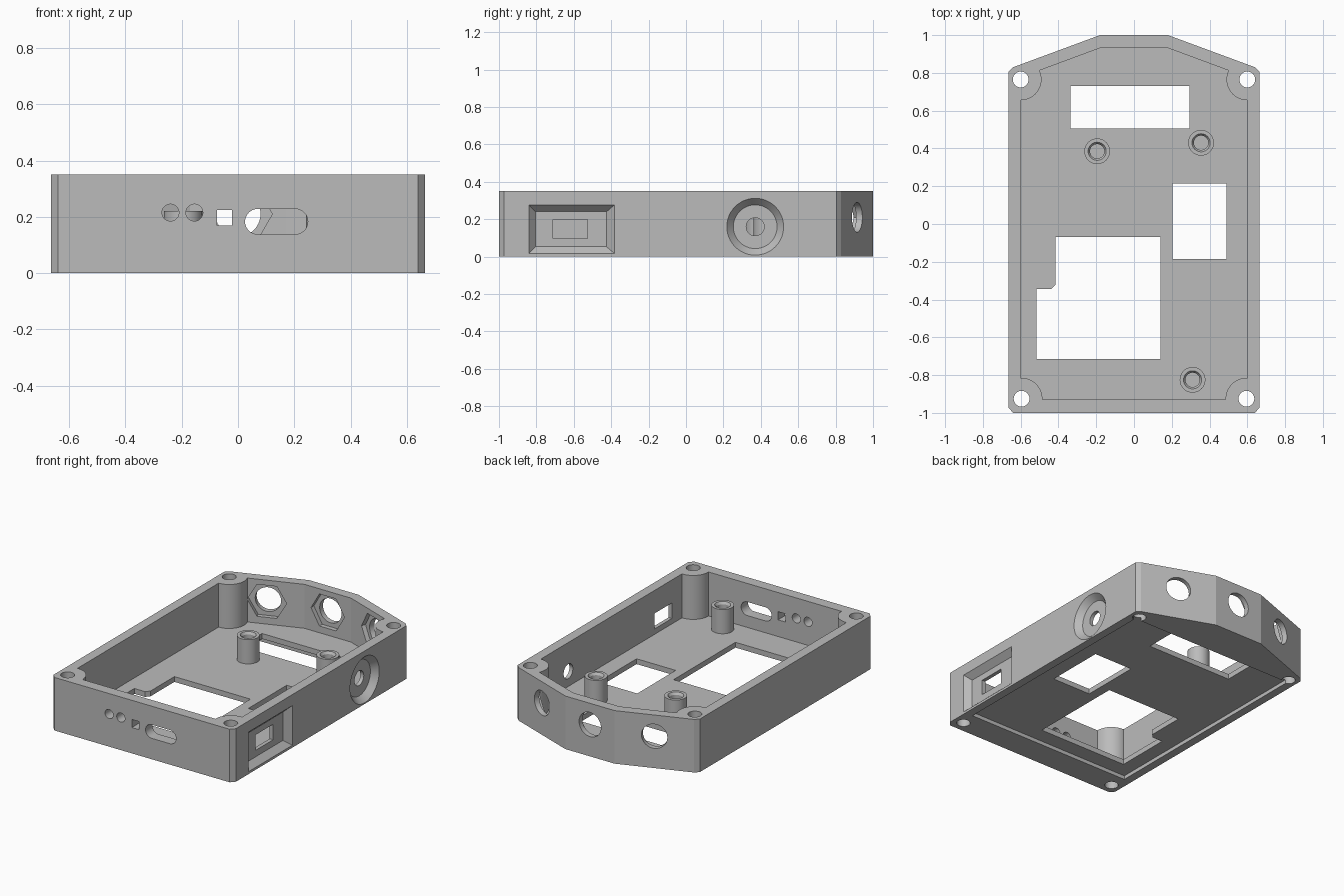
import bpy, bmesh, math
from mathutils import Matrix, Vector

if "Cube" in bpy.data.objects:
    bpy.data.objects.remove(bpy.data.objects["Cube"])

grey = bpy.data.materials.new("plain grey")
grey.diffuse_color = (0.5, 0.5, 0.5, 1)
grey.use_nodes = True
grey.node_tree.nodes["Principled BSDF"].inputs["Base Color"].default_value = grey.diffuse_color


def make(name, bm):
    bmesh.ops.remove_doubles(bm, verts=bm.verts, dist=1e-6)
    bmesh.ops.recalc_face_normals(bm, faces=bm.faces)
    me = bpy.data.meshes.new(name)
    bm.to_mesh(me)
    bm.free()
    me.materials.append(grey)
    ob = bpy.data.objects.new(name, me)
    bpy.context.collection.objects.link(ob)
    return ob


def loft(name, low, high):
    """Solid between two matching loops of points."""
    bm = bmesh.new()
    a = [bm.verts.new(p) for p in low]
    b = [bm.verts.new(p) for p in high]
    bm.faces.new(a[::-1])
    bm.faces.new(b)
    for i in range(len(a)):
        j = (i + 1) % len(a)
        bm.faces.new((a[i], a[j], b[j], b[i]))
    return make(name, bm)


def prism(name, pts, z0, z1):
    return loft(name, [(x, y, z0) for x, y in pts], [(x, y, z1) for x, y in pts])


def rect(x0, x1, y0, y1):
    return [(x0, y0), (x1, y0), (x1, y1), (x0, y1)]


def ring(cx, cy, r, n=48):
    return [(cx + r * math.cos(2 * math.pi * i / n), cy + r * math.sin(2 * math.pi * i / n))
            for i in range(n)]


def in_x(pts, x):
    return [(x, y, z) for y, z in pts]


def in_y(pts, y):
    return [(x, y, z) for x, z in pts]


def cut(target, tool):
    mod = target.modifiers.new("cut", 'BOOLEAN')
    mod.operation, mod.solver, mod.object = 'DIFFERENCE', 'EXACT', tool
    bpy.context.view_layer.objects.active = target
    bpy.ops.object.modifier_apply(modifier=mod.name)
    bpy.data.objects.remove(tool)


def mirrored(half):
    return half + [(-x, y) for x, y in reversed(half)]


# Outer shell with chamfered corners and a three-sided back
case = prism("case_shell", mirrored([(0.64, -1.0), (0.665, -0.972), (0.665, 0.805),
                                     (0.64, 0.83), (0.18, 1.0)]), 0, 0.35)

# Inner cavity, leaving round screw bosses in the corners
cavity = prism("cavity", mirrored([(0.6, -0.928), (0.6, 0.776), (0.17, 0.935)]), 0.06, 0.5)
screws = [(s * x, y) for s in (-1, 1) for x, y in ((0.6, 0.765), (0.595, -0.925))]
for x, y in screws:
    cut(cavity, prism("boss", ring(x, y, 0.11), -0.1, 0.6))
cut(case, cavity)
for x, y in screws:
    cut(case, prism("screw_hole", ring(x, y, 0.042, 32), -0.1, 0.6))

# Shallow recess under the floor
cut(case, prism("recess", rect(-0.61, 0.61, -0.82, 0.74), -0.1, 0.025))

# Floor openings
battery = [(-0.515, -0.715), (0.14, -0.715), (0.14, -0.07), (-0.415, -0.07),
           (-0.415, -0.32), (-0.438, -0.345), (-0.515, -0.345)]
for pts in (battery, rect(0.205, 0.49, -0.185, 0.215), rect(-0.335, 0.295, 0.505, 0.73)):
    cut(case, prism("floor_opening", pts, -0.1, 0.1))

# Front wall: two round holes, a square hole and a slot
slot = []
for i in range(34):
    a = math.pi / 2 + math.pi * (i % 17) / 16 + (math.pi if i > 16 else 0)
    slot.append(((0.07 if i < 17 else 0.203) + 0.045 * math.cos(a), 0.183 + 0.045 * math.sin(a)))
for pts in (ring(-0.24, 0.215, 0.03, 32), ring(-0.155, 0.215, 0.03, 32),
            rect(-0.075, -0.022, 0.17, 0.224), slot):
    cut(case, loft("front_hole", in_y(pts, -1.1), in_y(pts, -0.9)))

# Right wall: tapered pockets, each with a smaller through hole
face, deep, out = 0.665, 0.625, 0.705
for wide, narrow, far, hole in (
        (rect(-0.84, -0.382, 0.016, 0.277), rect(-0.805, -0.425, 0.053, 0.24),
         rect(-0.875, -0.339, -0.021, 0.314), rect(-0.71, -0.527, 0.096, 0.198)),
        (ring(0.37, 0.16, 0.152), ring(0.37, 0.16, 0.117),
         ring(0.37, 0.16, 0.187), ring(0.37, 0.16, 0.048))):
    cut(case, loft("pocket", in_x(narrow, deep), in_x(far, out)))
    cut(case, loft("through_hole", in_x(hole, 0.55), in_x(hole, 0.7)))

# Back walls: round holes with hexagonal nut pockets on the inside
slant = math.atan2(0.17, 0.46)
for x, y, ang in ((0, 1.0, 0), (0.41, 0.915, -slant), (-0.41, 0.915, slant)):
    place = Matrix.Translation((x, y, 0.21)) @ Matrix.Rotation(ang, 4, 'Z')
    for r, n, y0, y1 in ((0.08, 40, -0.12, 0.1), (0.122, 6, -0.12, -0.035)):
        pts = ring(0, 0, r, n)
        tool = loft("back_hole", [place @ Vector(p) for p in in_y(pts, y0)],
                    [place @ Vector(p) for p in in_y(pts, y1)])
        cut(case, tool)

# Standoff posts with countersunk blind holes
profile = [(0, 0.05), (0.068, 0.05), (0.068, 0.22), (0.048, 0.22),
           (0.038, 0.205), (0.038, 0.08), (0, 0.08)]
posts = []
for x, y in ((-0.195, 0.385), (0.355, 0.43), (0.31, -0.825)):
    bm = bmesh.new()
    vs = [bm.verts.new((r, 0, z)) for r, z in profile]
    es = [bm.edges.new(p) for p in zip(vs, vs[1:])]
    bmesh.ops.spin(bm, geom=vs + es, cent=(0, 0, 0), axis=(0, 0, 1),
                   angle=2 * math.pi, steps=40, use_merge=True)
    post = make("standoff_post", bm)
    post.location = (x, y, 0)
    posts.append(post)

# Smooth the round walls, keep edges sharp
bpy.ops.object.select_all(action='DESELECT')
for ob in [case] + posts:
    ob.select_set(True)
bpy.context.view_layer.objects.active = case
bpy.ops.object.shade_smooth_by_angle(angle=math.radians(15))
